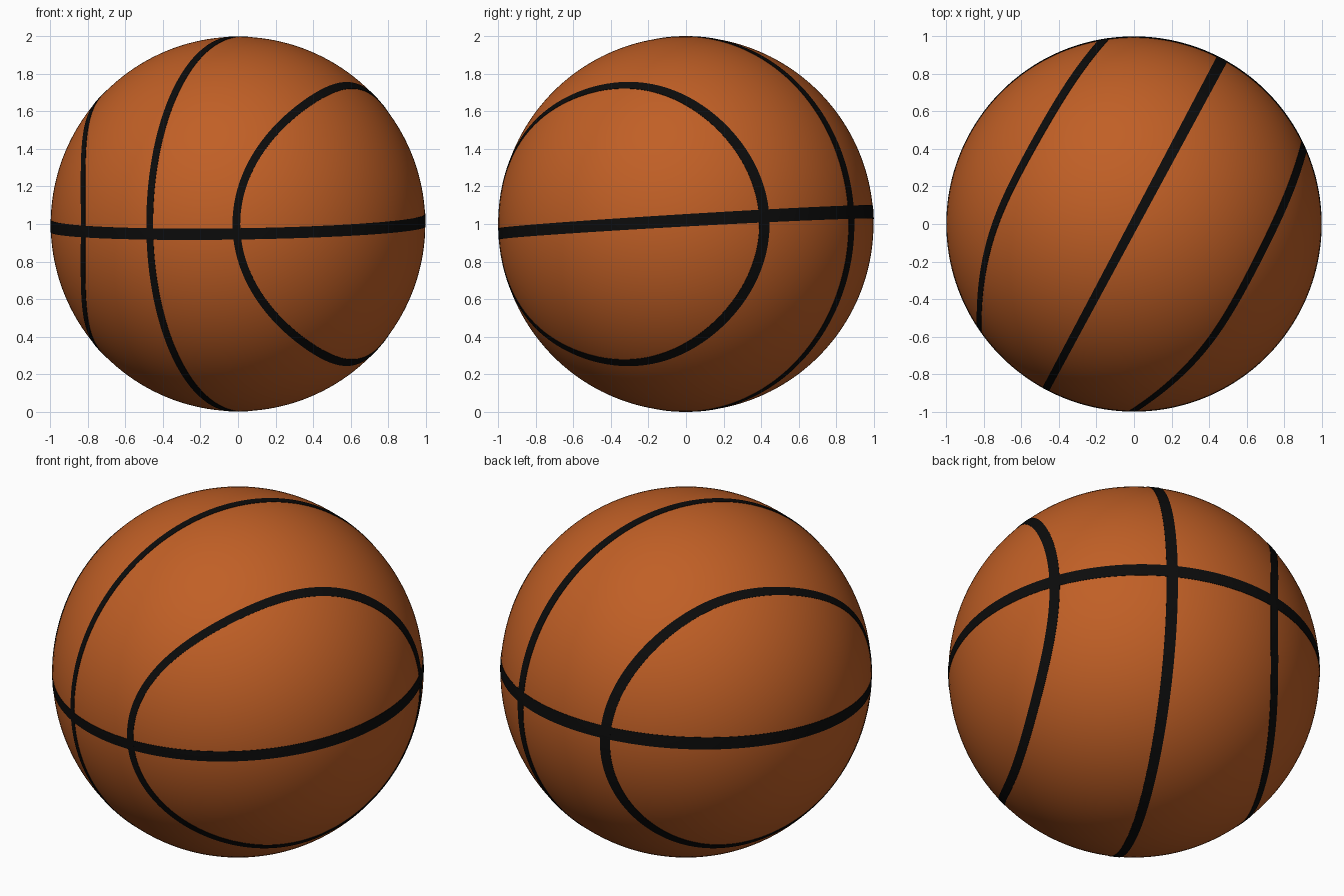
import bpy, bmesh, math
from mathutils import Vector

if "Cube" in bpy.data.objects:
    bpy.data.objects.remove(bpy.data.objects["Cube"])

R_BALL, R_SEAM = 0.998, 1.0
CENTRE = Vector((0, 0, 1))

def material(name, rgb):
    m = bpy.data.materials.new(name)
    m.diffuse_color = (*rgb, 1)
    m.use_nodes = True
    m.node_tree.nodes["Principled BSDF"].inputs["Base Color"].default_value = m.diffuse_color
    return m

orange = material("burnt_orange", (0.53, 0.115, 0.019))
black = material("seam_black", (0.0035, 0.0035, 0.0035))

# Ball
bpy.ops.mesh.primitive_uv_sphere_add(segments=160, ring_count=80,
                                     radius=R_BALL, location=CENTRE)
ball = bpy.context.object
ball.name = "ball"
ball.data.materials.append(orange)
bpy.ops.object.shade_smooth()

# Seam frame: T runs along the upright seam, N points out of its plane
A = math.radians(61.9)
T = Vector((math.cos(A), math.sin(A), 0))
N = Vector((math.sin(A), -math.cos(A), 0))
Z = Vector((0, 0, 1))

def on_ball(psi, delta):
    ring = -math.cos(psi) * T + math.sin(psi) * Z
    return math.cos(delta) * ring + math.sin(delta) * N

def upright(psi):
    return on_ball(psi, 0)

def side_loop(sign):
    # Sideways angle of the curved seams, bowing out over top and bottom
    terms = (38.09, -3.61, -4.95, -1.19, -0.74)
    def curve(psi):
        d = sum(c * math.cos(k * psi) for k, c in enumerate(terms))
        return on_ball(psi, sign * math.radians(d))
    return curve

def girdle(a):
    # Slightly tilted horizontal seam
    x, y = math.cos(a), math.sin(a)
    return Vector((x, y, 0.005 + 0.015 * x + 0.058 * y)).normalized()

def upright_width(p):
    return 0.051 + 0.011 * p.dot(T)

def girdle_width(p):
    return 0.066 + 0.006 * p.y

def seam(name, curve, width, steps=240):
    """Thin closed ribbon wrapped on the ball, its edges tucked inside."""
    bm = bmesh.new()
    rows = []
    for i in range(steps):
        a = 2 * math.pi * i / steps
        p = curve(a)
        side = (curve(a + 0.002) - curve(a - 0.002)).cross(p).normalized()
        h = width(p) / 2
        rows.append([bm.verts.new((p + side * h * s).normalized() * r)
                     for s, r in ((-1, 0.994), (-1, R_SEAM), (0, R_SEAM),
                                  (1, R_SEAM), (1, 0.994))])
    for i, row in enumerate(rows):
        nxt = rows[(i + 1) % steps]
        for j in range(4):
            bm.faces.new((row[j], row[j + 1], nxt[j + 1], nxt[j]))
    bm.normal_update()
    # Make the outer faces point outwards
    f = max(bm.faces, key=lambda q: q.calc_center_median().length)
    if f.normal.dot(f.calc_center_median()) < 0:
        bmesh.ops.reverse_faces(bm, faces=bm.faces[:])
    mesh = bpy.data.meshes.new(name)
    bm.to_mesh(mesh)
    bm.free()
    mesh.materials.append(black)
    ob = bpy.data.objects.new(name, mesh)
    ob.location = CENTRE
    bpy.context.collection.objects.link(ob)
    bpy.ops.object.select_all(action='DESELECT')
    ob.select_set(True)
    bpy.context.view_layer.objects.active = ob
    bpy.ops.object.shade_smooth_by_angle(angle=math.radians(40))

# Seams
seam("horizontal_seam", girdle, girdle_width)
seam("upright_seam", upright, upright_width)
seam("right_curved_seam", side_loop(1), upright_width)
seam("left_curved_seam", side_loop(-1), upright_width)
